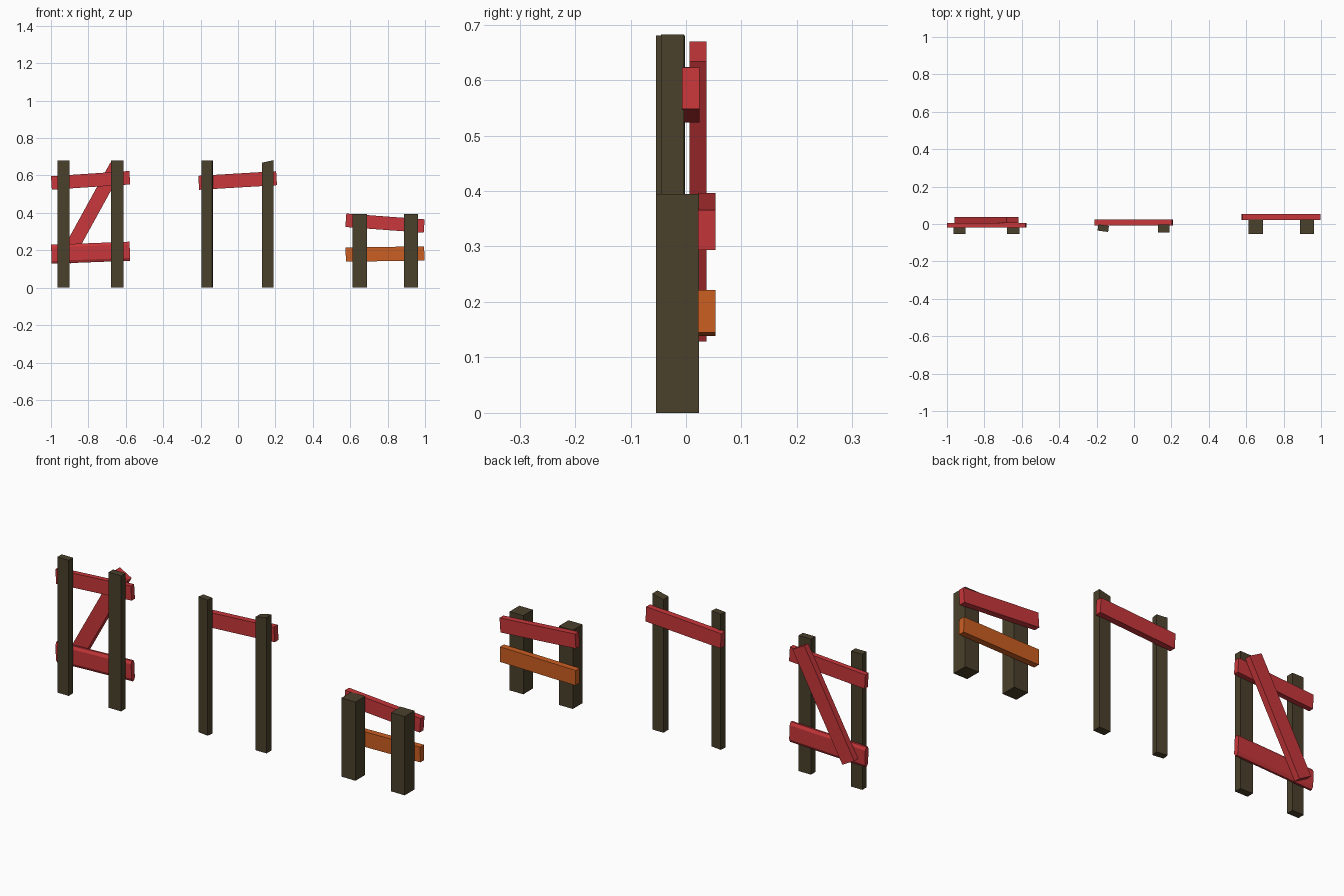
import bpy, bmesh, math
from mathutils import Matrix

if "Cube" in bpy.data.objects:
    bpy.data.objects.remove(bpy.data.objects["Cube"])


def material(name, col):
    m = bpy.data.materials.new(name)
    m.diffuse_color = (*col, 1)
    m.use_nodes = True
    m.node_tree.nodes["Principled BSDF"].inputs["Base Color"].default_value = m.diffuse_color
    return m


WOOD = material("dark wood", (0.069, 0.052, 0.025))
RED = material("red paint", (0.58, 0.038, 0.043))
ORANGE = material("orange paint", (0.60, 0.112, 0.016))


def finish(name, bm, mat):
    bmesh.ops.recalc_face_normals(bm, faces=bm.faces)
    me = bpy.data.meshes.new(name)
    bm.to_mesh(me)
    bm.free()
    me.materials.append(mat)
    ob = bpy.data.objects.new(name, me)
    bpy.context.collection.objects.link(ob)
    return ob


def post(name, x0, x1, y0, y1, h, spin=0, slant=0):
    """Upright post; slant lowers the left side of its top."""
    bm = bmesh.new()
    bmesh.ops.create_cube(bm, size=1)
    for v in bm.verts:
        if v.co.z > 0 and v.co.x < 0:
            v.co.z -= slant / h
        v.co.x *= x1 - x0
        v.co.y *= y1 - y0
        v.co.z = (v.co.z + 0.5) * h
    bm.transform(Matrix.Translation(((x0 + x1) / 2, (y0 + y1) / 2, 0))
                 @ Matrix.Rotation(math.radians(spin), 4, 'Z'))
    return finish(name, bm, WOOD)


def board(name, x, z, length, width, y0, y1, angle, mat=RED, taper=0):
    """Plank facing y, tilted by angle; taper thins its long edges."""
    t = (y1 - y0) / 2
    w = width / 2
    if taper:
        sec = [(-t, -w + taper), (-t * .4, -w), (t * .4, -w), (t, -w + taper),
               (t, w - taper), (t * .4, w), (-t * .4, w), (-t, w - taper)]
    else:
        sec = [(-t, -w), (t, -w), (t, w), (-t, w)]
    bm = bmesh.new()
    face = bm.faces.new([bm.verts.new((-length / 2, y, s)) for y, s in sec])
    ext = bmesh.ops.extrude_face_region(bm, geom=[face], use_keep_orig=True)
    for g in ext["geom"]:
        if isinstance(g, bmesh.types.BMVert):
            g.co.x += length
    bm.transform(Matrix.Translation((x, (y0 + y1) / 2, z))
                 @ Matrix.Rotation(-math.radians(angle), 4, 'Y'))
    return finish(name, bm, mat)


# Tall braced fence on the left
post("braced_post_left", -0.965, -0.902, -0.054, -0.019, 0.68)
post("braced_post_right", -0.68, -0.611, -0.054, -0.019, 0.68)
board("braced_top_rail", -0.788, 0.574, 0.42, 0.072, -0.02, 0.006, 3.8)
board("braced_low_rail", -0.788, 0.187, 0.42, 0.102, -0.02, 0.006, 2.2, taper=0.015)
board("diagonal_brace", -0.788, 0.399, 0.576, 0.075, 0.006, 0.037, 61.2)

# Tall single-rail fence in the middle
post("single_post_left", -0.193, -0.136, -0.039, -0.006, 0.68, spin=-8)
post("single_post_right", 0.128, 0.19, -0.045, -0.004, 0.682, slant=0.014)
board("single_rail", -0.002, 0.573, 0.417, 0.075, -0.007, 0.024, 3.4)

# Short two-rail fence on the right
post("short_post_left", 0.612, 0.69, -0.054, 0.023, 0.395)
post("short_post_right", 0.887, 0.963, -0.054, 0.023, 0.395)
board("short_top_rail", 0.786, 0.345, 0.42, 0.072, 0.022, 0.053, -4.2)
board("short_low_rail", 0.786, 0.180, 0.42, 0.076, 0.022, 0.053, 0.9, ORANGE)
